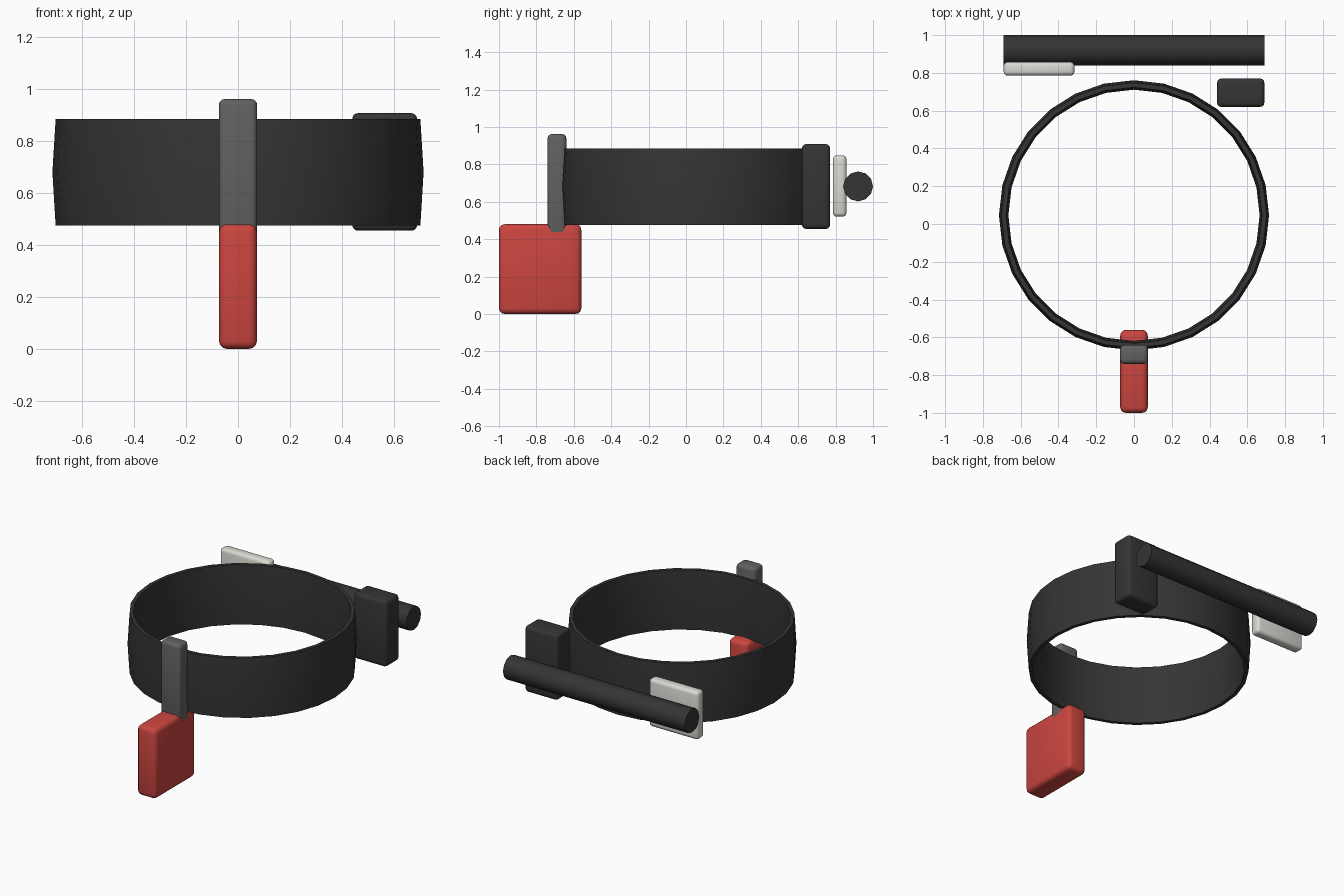
import bpy, bmesh, math
from mathutils import Matrix

cube = bpy.data.objects.get("Cube")
if cube:
    bpy.data.objects.remove(cube, do_unlink=True)


def material(name, rgb):
    m = bpy.data.materials.new(name)
    m.use_nodes = True
    m.diffuse_color = (*rgb, 1)
    m.node_tree.nodes["Principled BSDF"].inputs["Base Color"].default_value = (*rgb, 1)
    return m


BLACK = material("black leather", (0.035, 0.035, 0.035))
GREY = material("grey metal", (0.12, 0.12, 0.12))
RED = material("red", (0.6, 0.06, 0.05))
WHITE = material("off white", (0.7, 0.7, 0.65))


def smooth(obj):
    bpy.ops.object.select_all(action="DESELECT")
    obj.select_set(True)
    bpy.context.view_layer.objects.active = obj
    bpy.ops.object.shade_smooth_by_angle(angle=math.radians(35))


def make(name, bm, mat):
    bmesh.ops.recalc_face_normals(bm, faces=bm.faces)
    mesh = bpy.data.meshes.new(name)
    bm.to_mesh(mesh)
    bm.free()
    obj = bpy.data.objects.new(name, mesh)
    bpy.context.collection.objects.link(obj)
    mesh.materials.append(mat)
    smooth(obj)
    return obj


def rounded_box(name, x, y, z, bevel, mat):
    bm = bmesh.new()
    bmesh.ops.create_cube(bm, size=1)
    for v in bm.verts:
        for i, (lo, hi) in enumerate((x, y, z)):
            v.co[i] = lo if v.co[i] < 0 else hi
    bmesh.ops.bevel(bm, geom=bm.edges[:], offset=bevel, segments=3,
                    profile=0.5, affect="EDGES")
    return make(name, bm, mat)


# Belt: tall six-sided section swept round a ring
bm = bmesh.new()
SIDES, SECTION = 28, 6
RADIUS, HALF_WALL, HALF_HEIGHT = 0.69, 0.025, 0.205
rings = []
for i in range(SIDES):
    a = math.tau * i / SIDES
    ring = []
    for j in range(SECTION):
        b = math.tau * j / SECTION
        r = RADIUS + HALF_WALL * math.cos(b)
        z = 0.68 + HALF_HEIGHT * math.sin(b) / math.sin(math.pi / 3)
        ring.append(bm.verts.new((r * math.cos(a), 0.046 + r * math.sin(a), z)))
    rings.append(ring)
for i in range(SIDES):
    p, q = rings[i], rings[(i + 1) % SIDES]
    for j in range(SECTION):
        k = (j + 1) % SECTION
        bm.faces.new((p[j], q[j], q[k], p[k]))
make("belt", bm, BLACK)

# Buckle strap and hanging pouch at the front
rounded_box("front_strap", (-0.074, 0.074), (-0.74, -0.64), (0.42, 0.962), 0.022, GREY)
rounded_box("front_pouch", (-0.073, 0.073), (-1.0, -0.56), (0, 0.48), 0.03, RED)

# Side pouch and rear plate
rounded_box("side_pouch", (0.44, 0.69), (0.62, 0.77), (0.455, 0.908), 0.022, BLACK)
rounded_box("rear_plate", (-0.69, -0.315), (0.785, 0.858), (0.52, 0.848), 0.022, WHITE)

# Rear tube lying across the back
bm = bmesh.new()
bmesh.ops.create_cone(bm, cap_ends=True, segments=12, radius1=0.08, radius2=0.08,
                      depth=1.38,
                      matrix=Matrix.Translation((0, 0.92, 0.682)) @ Matrix.Rotation(math.pi / 2, 4, "Y"))
make("rear_tube", bm, BLACK)
